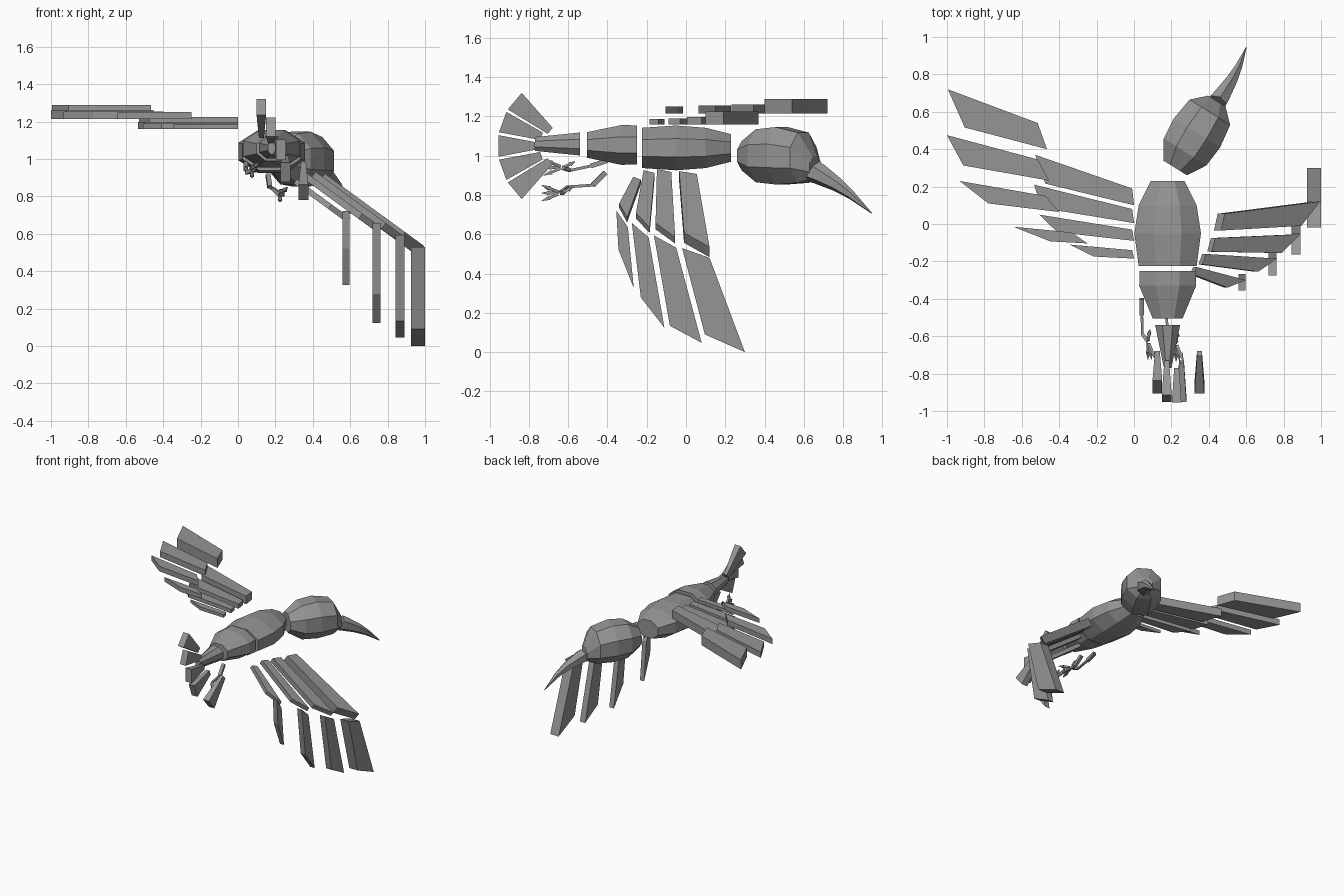
import bpy, bmesh, math
from mathutils import Vector

cube = bpy.data.objects.get("Cube")
if cube:
    bpy.data.objects.remove(cube)

grey = bpy.data.materials.new("plain_grey")
grey.use_nodes = True
colour = (.3, .3, .3, 1)
grey.diffuse_color = colour
grey.node_tree.nodes["Principled BSDF"].inputs["Base Color"].default_value = colour


def skin(name, loops):
    """Closed solid through a series of matching outlines."""
    bm = bmesh.new()
    rows = [[bm.verts.new(point) for point in loop] for loop in loops]
    for near, far in zip(rows, rows[1:]):
        for i in range(len(near)):
            bm.faces.new((near[i - 1], near[i], far[i], far[i - 1]))
    bm.faces.new(rows[0])
    bm.faces.new(rows[-1])
    bmesh.ops.recalc_face_normals(bm, faces=bm.faces)
    mesh = bpy.data.meshes.new(name)
    bm.to_mesh(mesh)
    bm.free()
    mesh.materials.append(grey)
    obj = bpy.data.objects.new(name, mesh)
    bpy.context.collection.objects.link(obj)


def loft(name, rings, axis, sides):
    """Skin rings of (centre, half width, half height) set square to the axis."""
    forward = Vector(axis).normalized()
    side = forward.cross(Vector((0, 0, 1))).normalized()
    up = side.cross(forward)
    grow = 1 / math.cos(math.pi / sides)
    turns = [(i + .5) * math.tau / sides for i in range(sides)]
    skin(name, [[Vector(centre) + grow * (side * math.cos(turn) * width + up * math.sin(turn) * height)
                 for turn in turns] for centre, width, height in rings])


def rod(name, start, end, start_radius, end_radius):
    """Square bar between two points."""
    loft(name, [(start, start_radius, start_radius), (end, end_radius, end_radius)],
         end - start, sides=4)


# Body in three segments along the spine
def body_segment(name, height, sections):
    rings = [((.18, y, height), width, .025 + width / 2) for y, width in sections]
    loft(name, rings, (0, 1, 0), sides=8)


body_segment("body", 1.04, [(.23, .09), (.1, .155), (-.05, .178), (-.225, .155)])
body_segment("rear_body", 1.055, [(-.25, .15), (-.33, .152), (-.505, .08)])
body_segment("tail_base", 1.06, [(-.54, .067), (-.77, .02)])

# Head turned to one side
facing = Vector((.53, .85, 0))
nape = Vector((.22, .3, 1))
head = [(0, 0, .075), (.1, 0, .135), (.22, 0, .146), (.35, -.01, .128), (.42, -.06, .055)]
loft("head", [(nape + facing * along + Vector((0, 0, rise)), radius, radius)
              for along, rise, radius in head], facing, sides=8)

# Beak thinning towards a drooping tip
beak_base, beak_tip = Vector((.445, .65, .92)), Vector((.6, .945, .708))
reach = beak_tip - beak_base
beak = []
for t in (0, .1, .4, .65, 1):
    bow = Vector((.3, 0, .4)) * t * (1 - t) * .2
    radius = .046 * (1 - t) + .002
    beak.append((beak_base + reach * t + bow, radius, radius * 1.1))
loft("beak", beak, reach, sides=6)

# Tail: upright blades fanned about a pivot inside the tail base
pivot = Vector((0, -.6, 1.05))
for step, x in zip(range(-2, 3), (.35, .254, .228, .175, .125)):
    angle = math.radians(20 * step)
    ray = Vector((0, -math.cos(angle), math.sin(angle)))
    across = Vector((0, math.sin(angle), math.cos(angle)))
    inner = pivot + ray * (.17 - .025 * abs(step))
    outer = pivot + ray * .355
    blade = [(inner + across * .02, .013), (inner - across * .02, .013),
             (outer - across * .055, .026), (outer + across * .055, .026)]
    skin(f"tail_feather_{step + 3}",
         [[point + Vector((x + sign * half, 0, 0)) for point, half in blade] for sign in (-1, 1)])


# Wings: four feathers in two rows on each side, shrinking towards the tail
lead_length = (.48, .485, .46, .31)
trail_length = (.44, .46, .38, .2)
thickness = (.075, .047, .041, .036)


def feather(i, root_span, root_chord):
    """Outline as (distance outwards, distance forwards) from the leading root."""
    sweep = .18 - .05 * i
    return [(0, 0), (lead_length[i], sweep),
            (trail_length[i] - root_span, sweep * .7 - .01 - root_chord), (-root_span, -root_chord)]


# Left wing roots and tips
left_inner_y = (.055, -.075, -.16, -.23)
left_tip_x = (.995, .89, .765, .6)
left_outer_x = (.925, .843, .72, .56)
left_outer_y = (.12, -.05, -.19, -.296)
right_outer_x = (-.515, -.515, -.473, -.334)
slope = .73

for i, thick in enumerate(thickness):
    outer = feather(i, .05 + .012 * i, .14 - .027 * i)
    inner = feather(i, .01, .09 - .015 * i)

    # Right wing lies level
    x, y = right_outer_x[i], .54 - .195 * i
    skin(f"right_outer_feather_{i + 1}",
         [[(x - out, y + fore, z) for out, fore in outer] for z in (1.214, 1.214 + thick)])
    y = .19 - .11 * i
    skin(f"right_inner_feather_{i + 1}",
         [[(-.01 - out * 1.08, y + fore, z) for out, fore in inner] for z in (1.16, 1.15 + thick)])

    # Left outer feathers hang straight down
    x, y, z = left_outer_x[i], left_outer_y[i], .48 + .052 * i
    skin(f"left_outer_feather_{i + 1}",
         [[(side, y + fore, z - out) for out, fore in outer] for side in (x, x + thick)])

    # Left inner feathers slope down to meet them
    root_x, root_y, tip_x = .485 - .05 * i, left_inner_y[i], left_tip_x[i]
    tip_y = root_y + .065 - .045 * i
    outline = [(root_x, root_y), (tip_x, tip_y),
               (tip_x - .1, tip_y - .13 + .03 * i), (root_x - .02, root_y - .09 + .017 * i)]
    top = [Vector((x, y, .535 + .05 * i + slope * (tip_x - x))) for x, y in outline]
    down = Vector((-slope, 0, -1)).normalized() * thick * .85
    skin(f"left_inner_feather_{i + 1}", [top, [point + down for point in top]])

# Legs trailing back to small clawed feet
legs = {"right": [(.042, -.4, .975), (.042, -.485, .948), (.045, -.59, .925), (.075, -.625, .94)],
        "left": [(.16, -.41, .915), (.17, -.475, .85), (.185, -.6, .842), (.225, -.635, .81)]}
toes = [Vector((.02 + .02 * spread, -.1, .04 * spread)) for spread in (-1, 0, 1)]
toes.append(Vector((.01, .06, .03)))
for side, joints in legs.items():
    hip, knee, ankle, foot = map(Vector, joints)
    rod(f"{side}_thigh", hip, knee, .012, .012)
    rod(f"{side}_shin", knee, ankle, .007, .007)
    rod(f"{side}_foot", ankle, foot, .008, .012)
    for n, toe in enumerate(toes):
        middle = foot + toe * .6
        rod(f"{side}_toe_{n + 1}", foot + toe * .15, middle, .007, .007)
        rod(f"{side}_claw_{n + 1}", middle, foot + toe, .011, .001)
